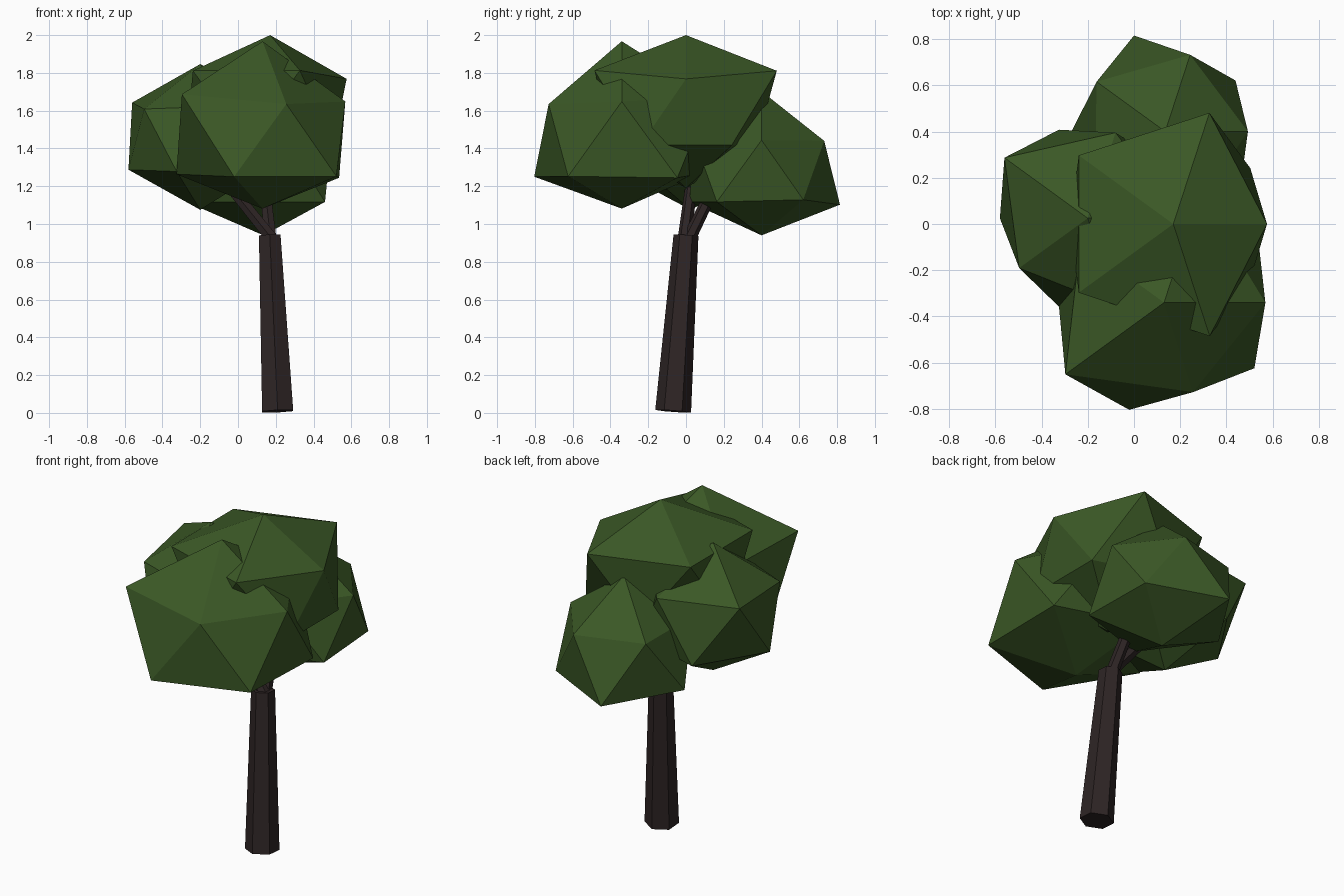
import bpy, bmesh, math
from mathutils import Vector

if "Cube" in bpy.data.objects:
    bpy.data.objects.remove(bpy.data.objects["Cube"])


def material(name, rgb):
    m = bpy.data.materials.new(name)
    m.diffuse_color = (*rgb, 1)
    m.use_nodes = True
    m.node_tree.nodes["Principled BSDF"].inputs["Base Color"].default_value = m.diffuse_color
    return m


LEAF = material("leaf green", (0.043, 0.097, 0.019))
BARK = material("dark bark", (0.027, 0.018, 0.018))


def finish(name, bm, mat):
    bmesh.ops.recalc_face_normals(bm, faces=bm.faces)
    me = bpy.data.meshes.new(name)
    bm.to_mesh(me)
    bm.free()
    me.materials.append(mat)
    ob = bpy.data.objects.new(name, me)
    bpy.context.collection.objects.link(ob)


def foliage(name, centre, top, upper, lower, bottom, squash=0.86):
    """Squashed icosahedron whose corners sit at individual radii."""
    bm = bmesh.new()

    def corner(deg, z, r):
        h, a = math.sqrt(1 - z * z), math.radians(deg)
        d = Vector((h * math.cos(a), h * math.sin(a), z * squash))
        return bm.verts.new(Vector(centre) + d * r)

    k = 1 / math.sqrt(5)
    t, b = corner(0, 1, top), corner(0, -1, bottom)
    u = [corner(72 * i, k, r) for i, r in enumerate(upper)]
    l = [corner(72 * i + 36, -k, r) for i, r in enumerate(lower)]
    for i in range(5):
        j = (i + 1) % 5
        for f in ((t, u[i], u[j]), (u[i], l[i], u[j]), (l[i], l[j], u[j]), (b, l[j], l[i])):
            bm.faces.new(f)
    finish(name, bm, LEAF)


def limb(name, p0, p1, r0, r1):
    """Six-sided tapered limb with ends square to its axis."""
    bm = bmesh.new()
    p0, p1 = Vector(p0), Vector(p1)
    ax = (p1 - p0).normalized()
    v = (Vector((0, 1, 0)) - ax * ax.y).normalized()
    w = ax.cross(v)
    rings = []
    for p, r in ((p0, r0), (p1, r1)):
        rings.append([bm.verts.new(p + (v * math.cos(a) + w * math.sin(a)) * r)
                      for a in (math.radians(60 * i) for i in range(6))])
        bm.faces.new(rings[-1])
    for i in range(6):
        j = (i + 1) % 6
        bm.faces.new((rings[0][i], rings[0][j], rings[1][j], rings[1][i]))
    finish(name, bm, BARK)


# Trunk and two branches
limb("trunk", (0.21, -0.068, 0.009), (0.168, 0, 0.94), 0.095, 0.066)
limb("left_branch", (0.19, -0.01, 0.91), (-0.15, 0.045, 1.33), 0.036, 0.03)
limb("back_branch", (0.175, 0.005, 0.90), (0.13, 0.2, 1.3), 0.036, 0.03)

# Four leaf clumps
foliage("top_foliage", (0.17, 0, 1.594), 0.472,
        (0.453, 0.565, 0.565, 0.565, 0.57), (0.46, 0.44, 0.5, 0.45, 0.46), 0.47)
foliage("front_foliage", (0.13, -0.34, 1.46), 0.59,
        (0.49, 0.55, 0.5, 0.59, 0.455), (0.56, 0.5, 0.51, 0.545, 0.54), 0.44)
foliage("left_foliage", (-0.2, 0.025, 1.451), 0.46,
        (0.45, 0.435, 0.498, 0.41, 0.45), (0.45, 0.45, 0.425, 0.45, 0.45), 0.437)
foliage("back_foliage", (0.135, 0.4, 1.29), 0.48,
        (0.4, 0.39, 0.41, 0.42, 0.42), (0.42, 0.488, 0.453, 0.45, 0.45), 0.407)
